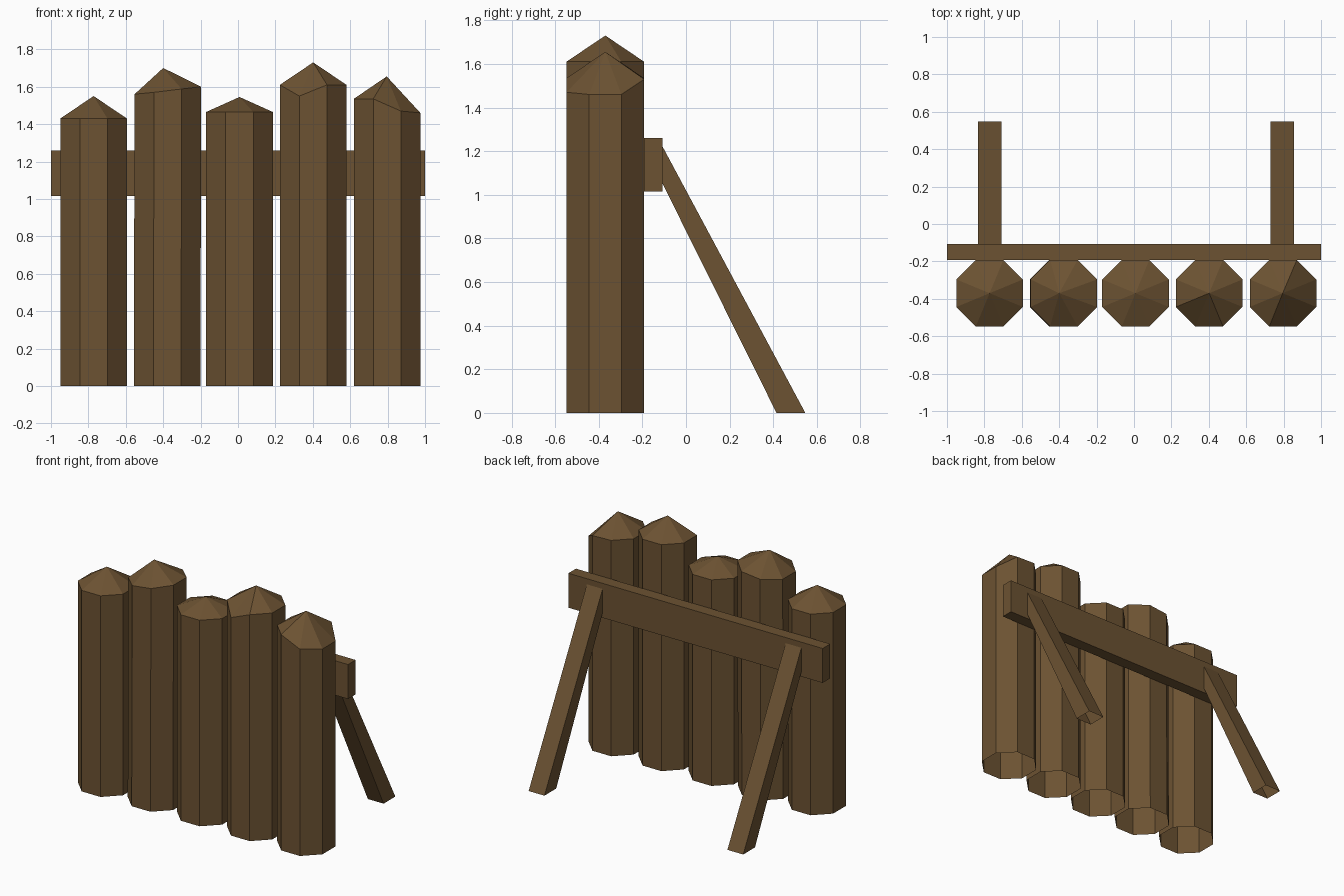
import bpy, bmesh, math

if "Cube" in bpy.data.objects:
    bpy.data.objects.remove(bpy.data.objects["Cube"])

wood = bpy.data.materials.new("brown wood")
wood.diffuse_color = (0.15, 0.085, 0.032, 1)
wood.use_nodes = True
wood.node_tree.nodes["Principled BSDF"].inputs["Base Color"].default_value = wood.diffuse_color


def make(name, verts, faces):
    """Create a flat-shaded mesh object with outward normals."""
    me = bpy.data.meshes.new(name)
    me.from_pydata(verts, [], faces)
    me.materials.append(wood)
    me.update()
    ob = bpy.data.objects.new(name, me)
    bpy.context.collection.objects.link(ob)
    return ob


N = 8
CY = -0.37
R = 0.178 / math.cos(math.pi / N)


def log(name, cx, rim, apex, lean=0.0):
    """Octagonal stake, open underneath, with a faceted point.
    rim is a height, or 8 heights counter-clockwise from the right side (+x, +y)."""
    rims = rim if isinstance(rim, (list, tuple)) else [rim] * N
    ang = [math.pi / N + i * 2 * math.pi / N for i in range(N)]
    ring = [(cx + R * math.cos(a), CY + R * math.sin(a)) for a in ang]
    verts = [(x, y, 0) for x, y in ring]
    verts += [(x + lean, y, z) for (x, y), z in zip(ring, rims)]
    verts.append((apex[0], CY, apex[1]))
    faces = []
    for i in range(N):
        j = (i + 1) % N
        faces.append((i, j, N + j, N + i))
        faces.append((N + i, N + j, 2 * N))
    make(name, verts, faces)


# Stakes, left to right
log("stake_1", -0.772, 1.43, (-0.772, 1.55))
log("stake_2", -0.379, [1.60, 1.588, 1.572, 1.56, 1.56, 1.57, 1.588, 1.60],
    (-0.40, 1.70), lean=0.004)
log("stake_3", 0.008, 1.465, (0.008, 1.545))
log("stake_4", 0.402, [1.61] * 5 + [1.55, 1.61, 1.61], (0.402, 1.73))
log("stake_5", 0.797, [1.46, 1.53, 1.535, 1.535, 1.535, 1.535, 1.47, 1.46],
    (0.795, 1.655))

# Cross rail behind the stakes
x0, x1, y0, y1, z0, z1 = -1, 1, -0.192, -0.107, 1.015, 1.26
make("cross_rail",
     [(x, y, z) for x in (x0, x1) for y in (y0, y1) for z in (z0, z1)],
     [(0, 1, 3, 2), (4, 6, 7, 5), (0, 4, 5, 1), (2, 3, 7, 6), (0, 2, 6, 4), (1, 5, 7, 3)])

# Slanted braces, open at the ground and against the rail
profile = [(-0.107, 1.22), (-0.107, 1.05), (0.415, 0), (0.547, 0)]
for name, cx in (("left_brace", -0.771), ("right_brace", 0.793)):
    verts = [(cx + dx, y, z) for dx in (-0.062, 0.062) for y, z in profile]
    make(name, verts, [(0, 1, 2, 3), (7, 6, 5, 4), (1, 5, 6, 2), (0, 3, 7, 4)])

# Consistent outward normals
for ob in bpy.context.collection.objects:
    bm = bmesh.new()
    bm.from_mesh(ob.data)
    bmesh.ops.recalc_face_normals(bm, faces=bm.faces)
    bm.to_mesh(ob.data)
    bm.free()
